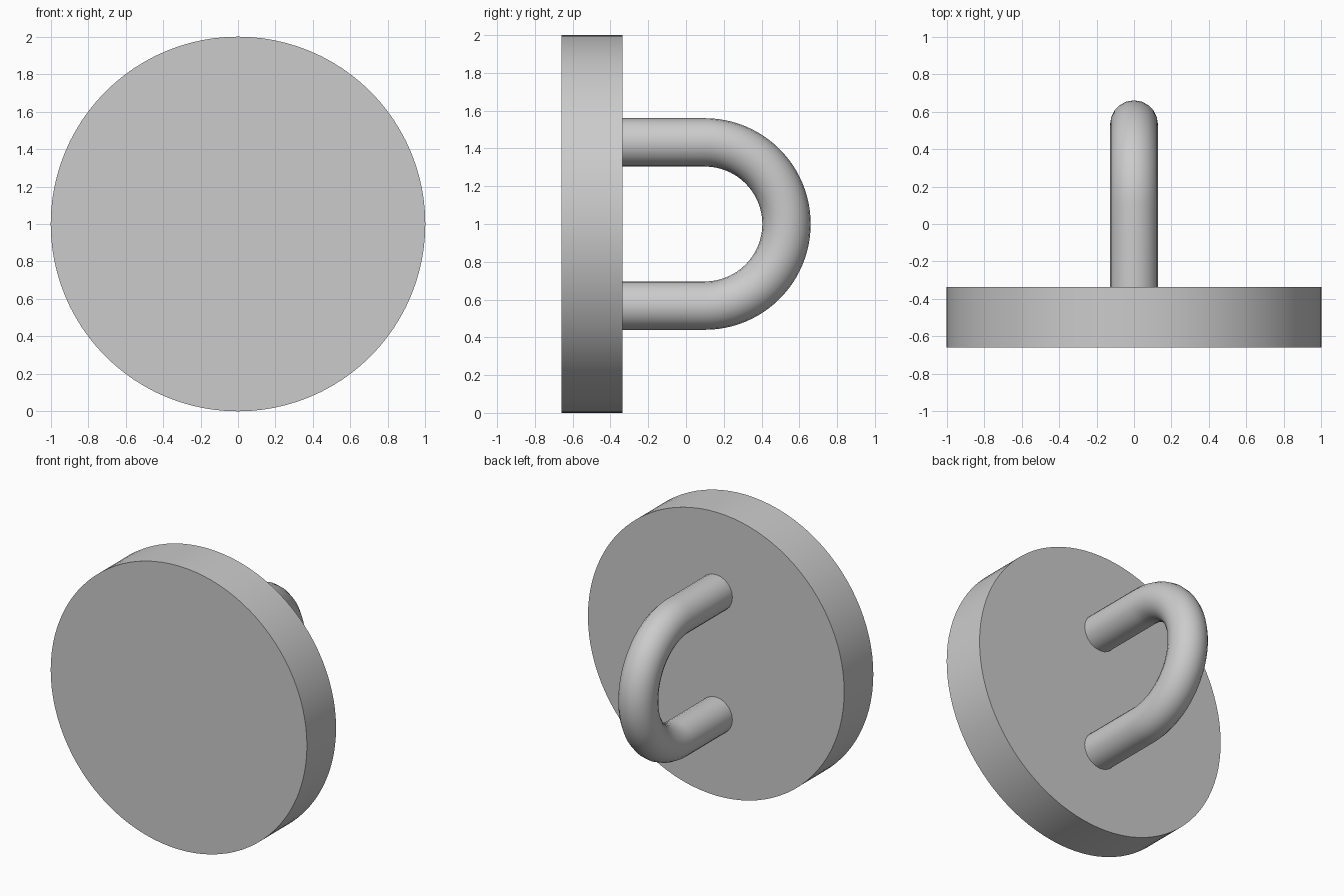
import bpy
import math

cube = bpy.data.objects.get("Cube")
if cube:
    bpy.data.objects.remove(cube, do_unlink=True)

# Overall dimensions
FRONT, BACK = -0.66, -0.335
TUBE_R, BEND_R, BEND_Y, MID_Z = 0.128, 0.432, 0.1, 1.0

# Single plain grey
grey = bpy.data.materials.new("plain_grey")
grey.use_nodes = True
colour = (0.6, 0.6, 0.6, 1.0)
grey.diffuse_color = colour
grey.node_tree.nodes["Principled BSDF"].inputs["Base Color"].default_value = colour


def select_only(obj):
    bpy.ops.object.select_all(action="DESELECT")
    obj.select_set(True)
    bpy.context.view_layer.objects.active = obj


def finish(obj):
    obj.data.materials.clear()
    obj.data.materials.append(grey)
    select_only(obj)
    bpy.ops.object.shade_smooth_by_angle(angle=math.radians(35))


# Round base disc, standing upright
bpy.ops.mesh.primitive_cylinder_add(
    vertices=96, radius=1.0, depth=BACK - FRONT,
    location=(0, (FRONT + BACK) / 2, MID_Z), rotation=(math.pi / 2, 0, 0))
disc = bpy.context.object
disc.name = "base_disc"
bpy.ops.object.transform_apply(location=False, rotation=True, scale=True)
finish(disc)

# U-shaped handle: two straight legs joined by a half-circle bend
STEPS = 48
root = BACK - 0.02
path = [(0, root, MID_Z + BEND_R)]
for i in range(STEPS + 1):
    a = math.pi / 2 - math.pi * i / STEPS
    path.append((0, BEND_Y + BEND_R * math.cos(a), MID_Z + BEND_R * math.sin(a)))
path.append((0, root, MID_Z - BEND_R))

curve = bpy.data.curves.new("loop_handle", "CURVE")
curve.dimensions = "3D"
curve.bevel_depth = TUBE_R
curve.bevel_resolution = 8
curve.use_fill_caps = True
spline = curve.splines.new("POLY")
spline.points.add(len(path) - 1)
for point, co in zip(spline.points, path):
    point.co = (*co, 1)
handle = bpy.data.objects.new("loop_handle", curve)
bpy.context.collection.objects.link(handle)
select_only(handle)
bpy.ops.object.convert(target="MESH")
finish(bpy.context.object)
